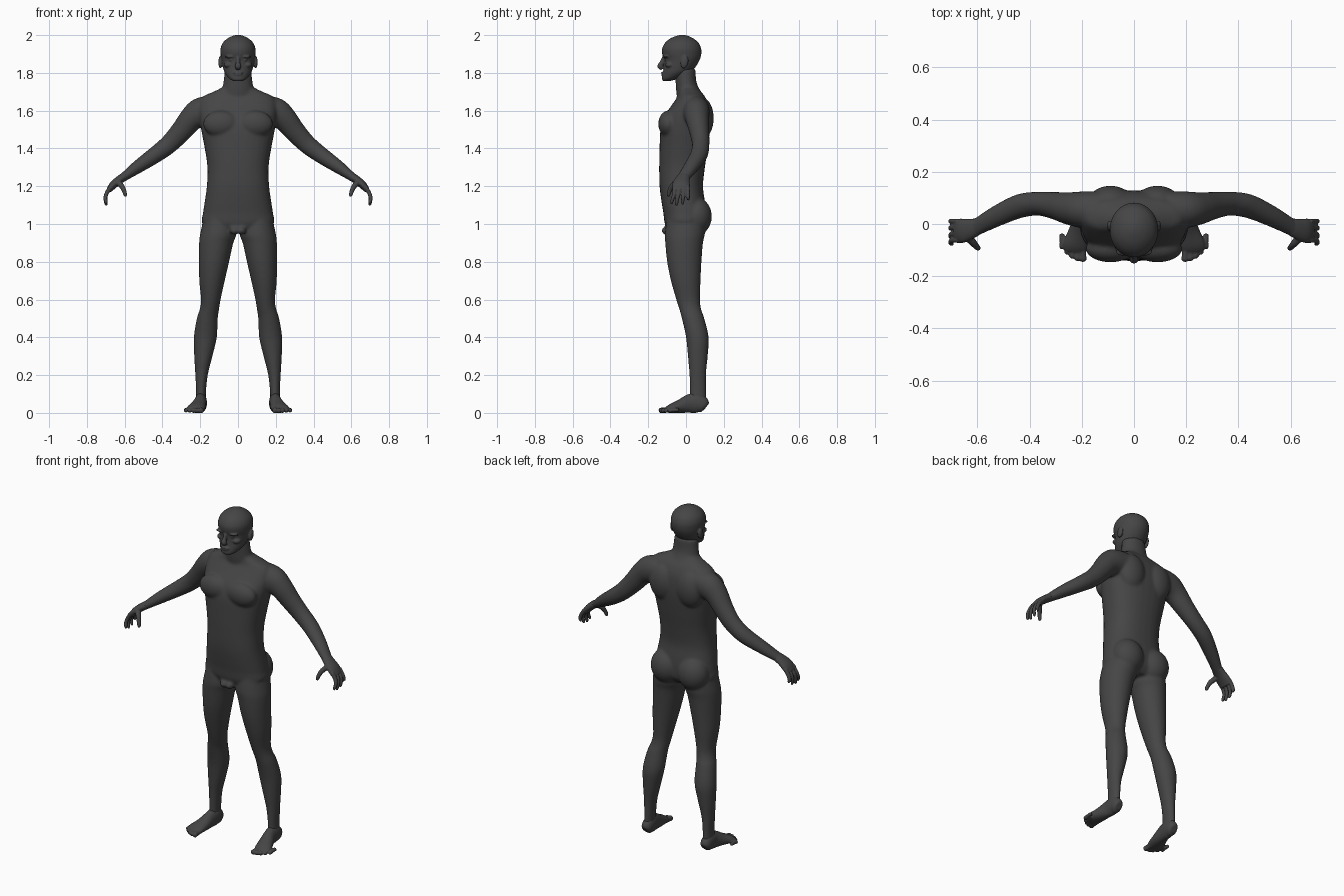
import bpy, bmesh, math
from mathutils import Vector, Matrix

skin = bpy.data.materials.new("dark grey")
skin.diffuse_color = (0.06, 0.06, 0.06, 1)
N = 32


def spline(rows, steps=4):
    """Catmull-Rom interpolation of rows of numbers."""
    out = []
    for i in range(len(rows) - 1):
        a, b, c, d = (rows[max(0, min(len(rows) - 1, k))] for k in (i - 1, i, i + 1, i + 2))
        for s in range(steps):
            t = s / steps
            out.append([0.5 * (2 * q + (r - p) * t + (2 * p - 5 * q + 4 * r - w) * t * t
                               + (3 * q - p - 3 * r + w) * t ** 3) for p, q, r, w in zip(a, b, c, d)])
    return out + [list(rows[-1])]


def skin_rings(bm, rings):
    loops = [[bm.verts.new(p) for p in ring] for ring in rings]
    faces = [bm.faces.new(loops[0][::-1]), bm.faces.new(loops[-1])]
    for a, b in zip(loops, loops[1:]):
        for i in range(N):
            j = (i + 1) % N
            faces.append(bm.faces.new((a[i], a[j], b[j], b[i])))
    bmesh.ops.recalc_face_normals(bm, faces=faces)


def oval(e=1.0):
    for i in range(N):
        c, s = math.cos(2 * math.pi * i / N), math.sin(2 * math.pi * i / N)
        yield math.copysign(abs(c) ** e, c), math.copysign(abs(s) ** e, s)


def stack(bm, rows, sx=1, e=1.0):
    """Horizontal rings: z, x inner, x outer, y front, y back."""
    rings = []
    for z, xi, xo, yf, yb in spline(rows):
        rings.append([(sx * ((xi + xo) / 2 + c * (xo - xi) / 2),
                       (yf + yb) / 2 + s * (yb - yf) / 2, z) for c, s in oval(e)])
    skin_rings(bm, rings)


def tube(bm, rows, sx=1, side=(0, 1, 0)):
    """Rings along a path: x, y, z, radius along side, radius across."""
    pts = spline(rows)
    rings = []
    for i, p in enumerate(pts):
        t = Vector(pts[min(i + 1, len(pts) - 1)][:3]) - Vector(pts[max(i - 1, 0)][:3])
        t.normalize()
        u = Vector(side)
        u = (u - t * u.dot(t)).normalized()
        v = t.cross(u)
        ring = [Vector(p[:3]) + u * c * p[3] + v * s * p[4] for c, s in oval()]
        rings.append([(sx * q.x, q.y, q.z) for q in ring])
    skin_rings(bm, rings)


def ball(bm, c, r, rot=0.0):
    m = Matrix.Translation(c) @ Matrix.Rotation(rot, 4, 'X') @ Matrix.Diagonal((*r, 1))
    bmesh.ops.create_uvsphere(bm, u_segments=24, v_segments=16, radius=1, matrix=m)


def finish(bm, name, voxel, smooth):
    """Fuse overlapping parts into one smooth surface."""
    me = bpy.data.meshes.new(name)
    bm.to_mesh(me)
    bm.free()
    me.materials.append(skin)
    ob = bpy.data.objects.new(name, me)
    bpy.context.collection.objects.link(ob)
    r = ob.modifiers.new("fuse", 'REMESH')
    r.mode, r.voxel_size, r.use_smooth_shade = 'VOXEL', voxel, True
    s = ob.modifiers.new("soften", 'SMOOTH')
    s.factor, s.iterations = 0.5, smooth
    for o in bpy.context.selected_objects:
        o.select_set(False)
    ob.select_set(True)
    bpy.context.view_layer.objects.active = ob
    bpy.ops.object.convert(target='MESH')


# body: torso, neck, legs and arms
bm = bmesh.new()
torso = [(0.96, .08, -.09, .07), (1.0, .185, -.112, .10), (1.06, .185, -.12, .105), (1.12, .176, -.13, .10),
         (1.2, .165, -.14, .09), (1.3, .162, -.142, .10), (1.4, .176, -.14, .115), (1.5, .195, -.135, .127),
         (1.57, .205, -.115, .128), (1.63, .205, -.075, .12), (1.675, .185, -.045, .10),
         (1.70, .13, -.04, .08), (1.73, .07, -.04, .055)]
stack(bm, [(z, -w, w, f, b) for z, w, f, b in torso], e=0.85)
tube(bm, [(0, .035, 1.63, .085, .075), (0, .01, 1.70, .085, .062), (0, 0, 1.75, .077, .055),
          (0, -.005, 1.82, .07, .055)], side=(1, 0, 0))
for sx in (1, -1):
    ball(bm, (sx * .09, -.095, 1.53), (.095, .052, .07))       # chest
    ball(bm, (sx * .09, .085, 1.56), (.085, .062, .11))        # shoulder blade
    ball(bm, (sx * .09, .055, 1.04), (.092, .082, .10))        # buttock
    ball(bm, (sx * .018, -.105, .965), (.024, .025, .022))     # groin
    # leg
    stack(bm, [(1.04, .02, .18, -.10, .10), (.95, .008, .20, -.112, .10), (.9, .025, .206, -.11, .09),
               (.8, .047, .207, -.10, .082), (.7, .07, .205, -.08, .077), (.6, .092, .196, -.052, .074),
               (.55, .10, .202, -.036, .08), (.5, .107, .218, -.022, .097), (.4, .112, .234, 0, .12),
               (.3, .135, .232, .01, .115), (.2, .16, .226, .018, .106), (.1, .17, .222, .02, .106),
               (.04, .168, .226, .015, .108)], sx)
    # arm
    tube(bm, [(.13, .05, 1.605, .075, .075), (.2, .055, 1.59, .07, .078), (.25, .06, 1.553, .062, .065),
              (.3, .07, 1.492, .053, .057), (.365, .078, 1.423, .046, .05), (.44, .068, 1.365, .046, .044),
              (.53, .028, 1.303, .04, .035), (.60, -.01, 1.252, .034, .024),
              (.625, -.02, 1.235, .035, .023)], sx)
finish(bm, "body", .0075, 8)

# head with face features
bm = bmesh.new()
skull = [(1.757, .025, -.122, -.085), (1.77, .047, -.128, -.04), (1.8, .07, -.123, .02), (1.83, .08, -.118, .05),
         (1.87, .088, -.117, .073), (1.9, .092, -.126, .081), (1.93, .092, -.126, .08), (1.96, .08, -.11, .066),
         (1.983, .055, -.082, .038), (1.996, .028, -.05, .01), (2.001, .006, -.027, -.012)]
stack(bm, [(z, -w, w, f, b) for z, w, f, b in skull])
tube(bm, [(0, -.115, 1.885, .01, .01), (0, -.128, 1.855, .011, .012), (0, -.138, 1.835, .017, .014),
          (0, -.125, 1.822, .012, .01)], side=(1, 0, 0))       # nose
ball(bm, (0, -.121, 1.800), (.027, .011, .006))                # upper lip
ball(bm, (0, -.12, 1.789), (.023, .011, .006))                 # lower lip
for sx in (1, -1):
    ball(bm, (sx * .04, -.106, 1.886), (.03, .016, .008))      # brow
    ball(bm, (sx * .035, -.1, 1.868), (.014, .013, .008))      # eye
    ball(bm, (sx * .05, -.085, 1.842), (.025, .025, .016))     # cheek
    ball(bm, (sx * .093, -.008, 1.857), (.011, .02, .034), -.2)  # ear
finish(bm, "head", .004, 4)

# hands with curled fingers
bm = bmesh.new()
fingers = [(-.062, -.075, 1.106), (-.038, -.05, 1.097), (-.013, -.018, 1.103), (.01, .012, 1.125)]
for sx in (1, -1):
    tube(bm, [(.60, -.01, 1.252, .033, .023), (.63, -.02, 1.232, .04, .022), (.66, -.026, 1.207, .047, .021),
              (.683, -.026, 1.178, .045, .015)], sx)           # palm
    for y0, y1, z in fingers:
        tube(bm, [(.673, y0, 1.20, .010, .011), (.694, y0, 1.165, .0105, .011),
                  (.702, (y0 + y1) / 2, 1.14, .0095, .010), (.699, y1, z + .012, .0085, .009),
                  (.695, y1, z, .005, .005)], sx)
    tube(bm, [(.64, -.045, 1.225, .018, .015), (.615, -.073, 1.2, .014, .014), (.603, -.087, 1.175, .0115, .0115),
              (.597, -.092, 1.155, .01, .01), (.595, -.092, 1.145, .005, .005)], sx)   # thumb
finish(bm, "hands", .0035, 3)

# feet with toes
bm = bmesh.new()
for sx in (1, -1):
    tube(bm, [(.197, .108, .035, .018, .022), (.197, .095, .043, .03, .04), (.197, .06, .056, .033, .053),
              (.2, .02, .052, .033, .05), (.21, -.03, .038, .041, .036), (.224, -.08, .026, .048, .024),
              (.23, -.105, .018, .043, .014)], sx, side=(1, 0, 0))
    for k in range(5):
        x, y, r = .192 + .02 * k, -.13 + .003 * k * k, .015 - .0012 * k
        tube(bm, [(x + .004, y + .045, .02, r, r), (x + .004, y + .01, .017, r * .85, r),
                  (x + .004, y - .005, .015, r, r), (x + .004, y - .014, .013, r * .5, r * .5)],
             sx, side=(1, 0, 0))
finish(bm, "feet", .004, 3)

# flatten the soles onto the ground
for v in bpy.data.objects["feet"].data.vertices:
    v.co.z = max(v.co.z, 0.003) - 0.003
